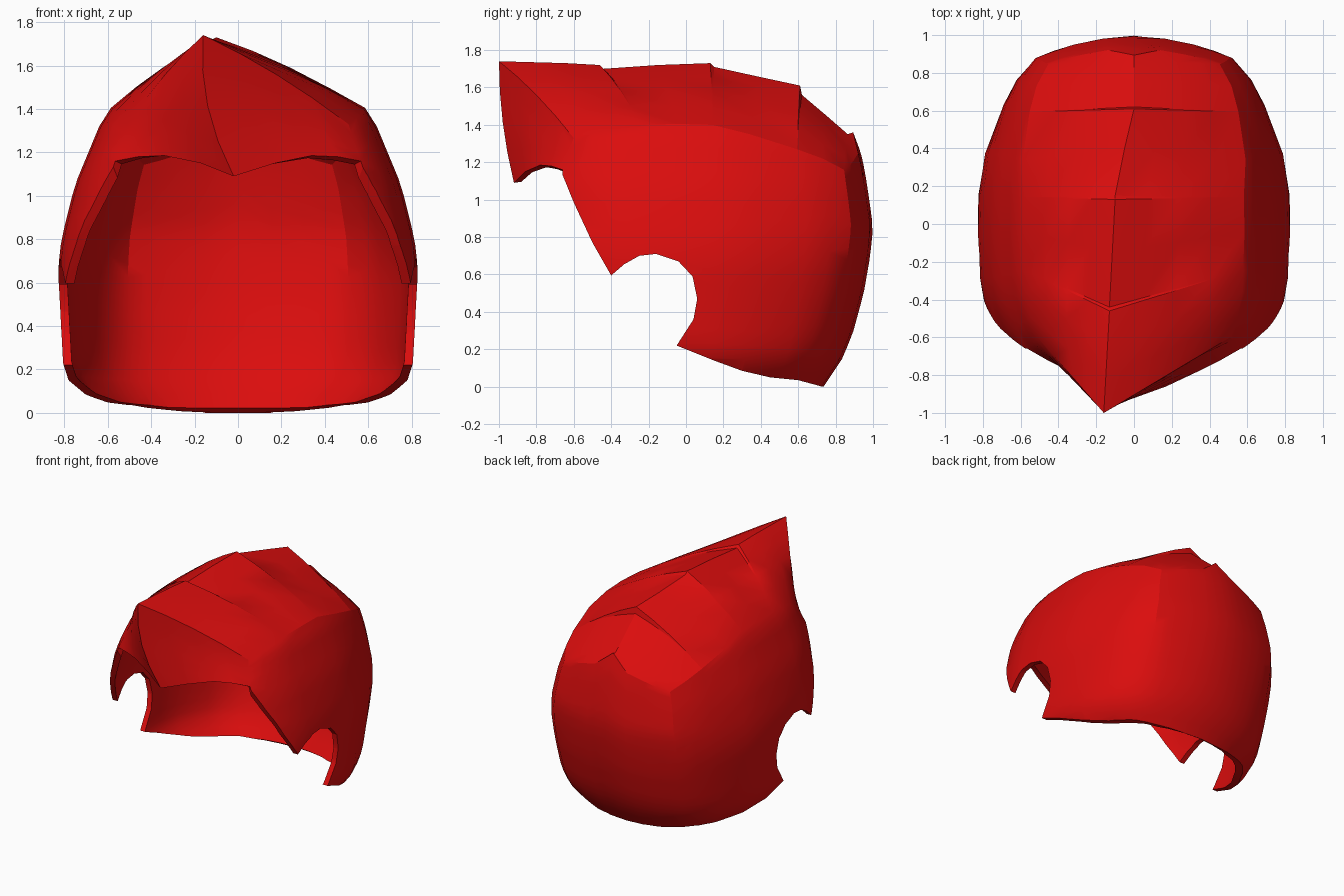
import bpy, bmesh
from mathutils import Vector

if "Cube" in bpy.data.objects:
    bpy.data.objects.remove(bpy.data.objects["Cube"])

red = bpy.data.materials.new("helmet red")
red.diffuse_color = (0.71, 0.004, 0.004, 1)
red.use_nodes = True
red.node_tree.nodes["Principled BSDF"].inputs["Base Color"].default_value = red.diffuse_color


def interp(table, v):
    for (a, fa), (b, fb) in zip(table, table[1:]):
        if v <= b:
            return fa + (fb - fa) * max(0, (v - a) / (b - a))
    return table[-1][1]


# Half plan outline (x, y) and the height of the crown crease above each point
OUTLINE = [(.665, -.66, 1.33), (.74, -.555, 1.36), (.795, -.41, 1.38), (.82, -.28, 1.40),
           (.83, -.05, 1.405), (.825, .16, 1.40), (.79, .38, 1.35), (.695, .64, 1.27),
           (.63, .775, 1.22), (.535, .885, 1.16), (.44, .92, 1.18), (.33, .95, 1.21),
           (.17, .985, 1.25), (0, 1, 1.36)]
# Width and depth factors by height
WIDE = [(0, .78), (.05, .85), (.12, .935), (.22, .97), (.4, .985), (.65, 1), (.8, .98),
        (1.05, .905), (1.16, .85), (1.33, .765), (1.4, .705)]
BACK = [(0, .735), (.15, .835), (.28, .89), (.5, .95), (.7, .985), (.85, 1), (1.0, .98),
        (1.16, .955), (1.25, .935), (1.37, .89)]
FRONT = [(1.16, 1), (1.33, .91), (1.41, .86)]
TOP, LOW, M = 4, 16, 4      # rows above and below brow level, steps per crown half


def wall(i, z, s):
    x, y, _ = OUTLINE[i]
    # the back corner rounds off towards the neck
    r = 1 - {8: .02, 9: .035, 10: .02}.get(i, 0) * max(0, 1 - z / .9)
    return Vector((s * r * x * interp(WIDE, z),
                   r * y * interp(BACK if y > 0 else FRONT, z), z))


def column(i, s):
    zt = OUTLINE[i][2]
    zm = zt - .17
    zs = [zt - .17 * k / TOP for k in range(TOP)]
    zs += [zm * (1 - (k / LOW)) for k in range(LOW + 1)]
    return [wall(i, z, s) for z in zs]


bm = bmesh.new()


def skin(lines):
    grid = [[bm.verts.new(p) for p in ln] for ln in lines]
    for a, b in zip(grid, grid[1:]):
        for k in range(len(a) - 1):
            bm.faces.new((a[k], a[k + 1], b[k + 1], b[k]))


# Side and back wall, one continuous strip round the head
cols = [column(i, -1) for i in range(14)] + [column(i, 1) for i in range(12, -1, -1)]
skin(cols)

# Crown: rows from left crease over the off-centre ridge to the right crease
# (outline index, ridge x, ridge y, ridge z, step drop)
ROWS = [(0, -.16, -1, 1.74, 0), (1, -.15, -.82, 1.735, 0), (2, -.14, -.64, 1.73, 0),
        (3, -.13, -.46, 1.72, 0), (3, -.13, -.44, 1.72, .02), (4, -.115, -.15, 1.72, 0),
        (5, -.10, .13, 1.73, 0), (5, -.10, .15, 1.73, .02), (6, -.05, .40, 1.655, 0),
        (7, 0, .61, 1.61, 0), (7, 0, .62, 1.61, .05), (8, 0, .75, 1.45, 0),
        (9, 0, .865, 1.35, 0)]


def half_row(i, rx, ry, rz, drop, s):
    start, ridge = wall(i, OUTLINE[i][2], s), Vector((rx, ry, rz))
    pts = []
    for k in range(M + 1):
        f = k / M
        p = start.lerp(ridge, f)
        p.z += .1 * f * (1 - f) - drop * max(0, (f - .3) / .7)
        pts.append(p)
    return pts


crown = [half_row(*r, -1) + half_row(*r, 1)[-2::-1] for r in ROWS]
back_edge = [c[0] for c in cols[9:18]]
skin(crown + [back_edge])

# Pointed brow between the crown's front edge and the visor rim
RIM = [(.46, -.72, 1.18), (.34, -.78, 1.185), (.17, -.86, 1.15)]
rim = [Vector((-x, y, z)) for x, y, z in RIM] + [Vector((-.02, -.92, 1.09))]
rim += [Vector(p) for p in reversed(RIM)]
brow = [cols[0][:TOP + 1]]
for j, low in enumerate(rim, 1):
    f = 1 - abs(j - M) / M
    bend = Vector((-.05 * f, .025 - .045 * f, 0))
    brow.append([crown[0][j].lerp(low, k / TOP) + bend * 4 * (k / TOP) * (1 - k / TOP)
                 for k in range(TOP + 1)])
brow.append(cols[-1][:TOP + 1])
skin(brow)

# Weld the panels and face everything outwards
bmesh.ops.remove_doubles(bm, verts=bm.verts, dist=.0005)
bmesh.ops.recalc_face_normals(bm, faces=bm.faces)
facing = sum(f.normal.dot(f.calc_center_median() - Vector((0, 0, .7))) for f in bm.faces)
if facing < 0:
    bmesh.ops.reverse_faces(bm, faces=bm.faces)


def make(name, b):
    me = bpy.data.meshes.new(name)
    b.to_mesh(me)
    b.free()
    ob = bpy.data.objects.new(name, me)
    bpy.context.collection.objects.link(ob)
    me.materials.append(red)
    return ob


shell = make("helmet_shell", bm)

# Cutter for cheek edge, ear notch and lower rim, drawn in side view (y, z)
SIDE = [(-1.2, .9), (-.8, 1.06), (-.665, 1.145), (-.6, .985), (-.5, .77), (-.4, .595),
        (-.33, .655), (-.25, .70), (-.16, .71), (-.04, .67), (.035, .59), (.06, .47),
        (.04, .36), (-.05, .22), (.15, .14), (.3, .085), (.45, .05), (.6, .035),
        (.72, .003), (.78, -.3), (-1.2, -.3)]
cb = bmesh.new()
face = cb.faces.new([cb.verts.new((-1.2, y, z)) for y, z in SIDE])
ext = bmesh.ops.extrude_face_region(cb, geom=[face])
bmesh.ops.translate(cb, vec=(2.4, 0, 0),
                    verts=[v for v in ext["geom"] if isinstance(v, bmesh.types.BMVert)])
bmesh.ops.recalc_face_normals(cb, faces=cb.faces)
cutter = make("opening_cutter", cb)
cutter.hide_render = True

# Wall thickness, then the openings
solid = shell.modifiers.new("thickness", 'SOLIDIFY')
solid.thickness, solid.offset = .04, -1
cut = shell.modifiers.new("openings", 'BOOLEAN')
cut.operation, cut.solver, cut.object = 'DIFFERENCE', 'EXACT', cutter
bpy.context.view_layer.objects.active = shell
shell.select_set(True)
cutter.select_set(False)
for m in ("thickness", "openings"):
    bpy.ops.object.modifier_apply(modifier=m)
bpy.data.objects.remove(cutter)
bpy.ops.object.shade_smooth_by_angle(angle=.44)
